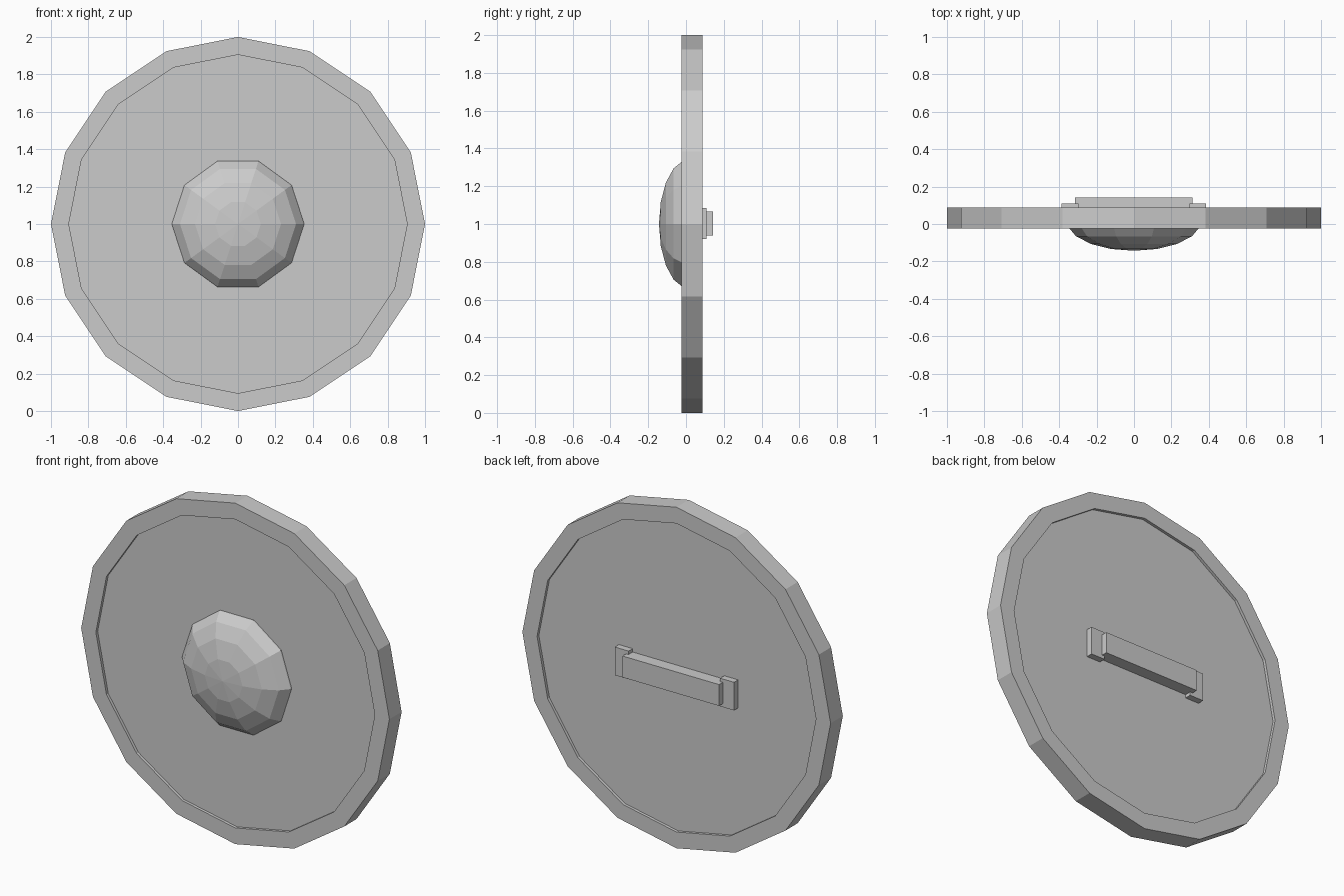
import bpy, bmesh
from math import sin, cos, radians, tau

if "Cube" in bpy.data.objects:
    bpy.data.objects.remove(bpy.data.objects["Cube"])

CENTRE_Z = 1.0


def finish(name, bm):
    bmesh.ops.recalc_face_normals(bm, faces=bm.faces)
    mesh = bpy.data.meshes.new(name)
    bm.to_mesh(mesh)
    bm.free()
    obj = bpy.data.objects.new(name, mesh)
    bpy.context.collection.objects.link(obj)
    return obj


def lathe(name, profile, sides):
    """Revolve (radius, y) points about the shield's y axis, capping both ends."""
    bm = bmesh.new()
    rings = [[bm.verts.new((r * cos(tau * i / sides), y, CENTRE_Z + r * sin(tau * i / sides)))
              for i in range(sides)] for r, y in profile]
    for a, b in zip(rings, rings[1:]):
        for i in range(sides):
            j = (i + 1) % sides
            bm.faces.new((a[i], a[j], b[j], b[i]))
    bm.faces.new(rings[0])
    bm.faces.new(rings[-1])
    # turn both end caps into fans when they close to a point
    bmesh.ops.remove_doubles(bm, verts=bm.verts, dist=1e-5)
    return finish(name, bm)


def box(name, x, y, z):
    bm = bmesh.new()
    bmesh.ops.create_cube(bm, size=1)
    for v in bm.verts:
        v.co = [lo + (c + 0.5) * (hi - lo) for c, (lo, hi) in zip(v.co, (x, y, z))]
    return finish(name, bm)


# Round board: raised rim with a shallow recess on both faces
FRONT, BACK, RECESS = -0.025, 0.088, 0.017
lathe("shield_board", [(0.905, FRONT + RECESS), (0.905, FRONT), (1.0, FRONT),
                       (1.0, BACK), (0.905, BACK), (0.905, BACK - RECESS)], 16)

# Central boss: front half of a flattened ten-sided ball
boss = [(0.358 * sin(radians(a)), 0.012 - 0.155 * cos(radians(a))) for a in (20, 40, 60, 80)]
lathe("boss", [(0.0001 / 50, 0.012 - 0.155)] + boss + [(0.354, FRONT + RECESS)], 10)

# Grip on the back, with a mounting plate at each end
PANEL = BACK - RECESS
box("grip", (-0.315, 0.312), (PANEL, 0.143), (0.94, 1.065))
for side, x in (("left", (-0.388, -0.298)), ("right", (0.296, 0.386))):
    box("grip_mount_" + side, x, (PANEL, 0.109), (0.92, 1.085))
